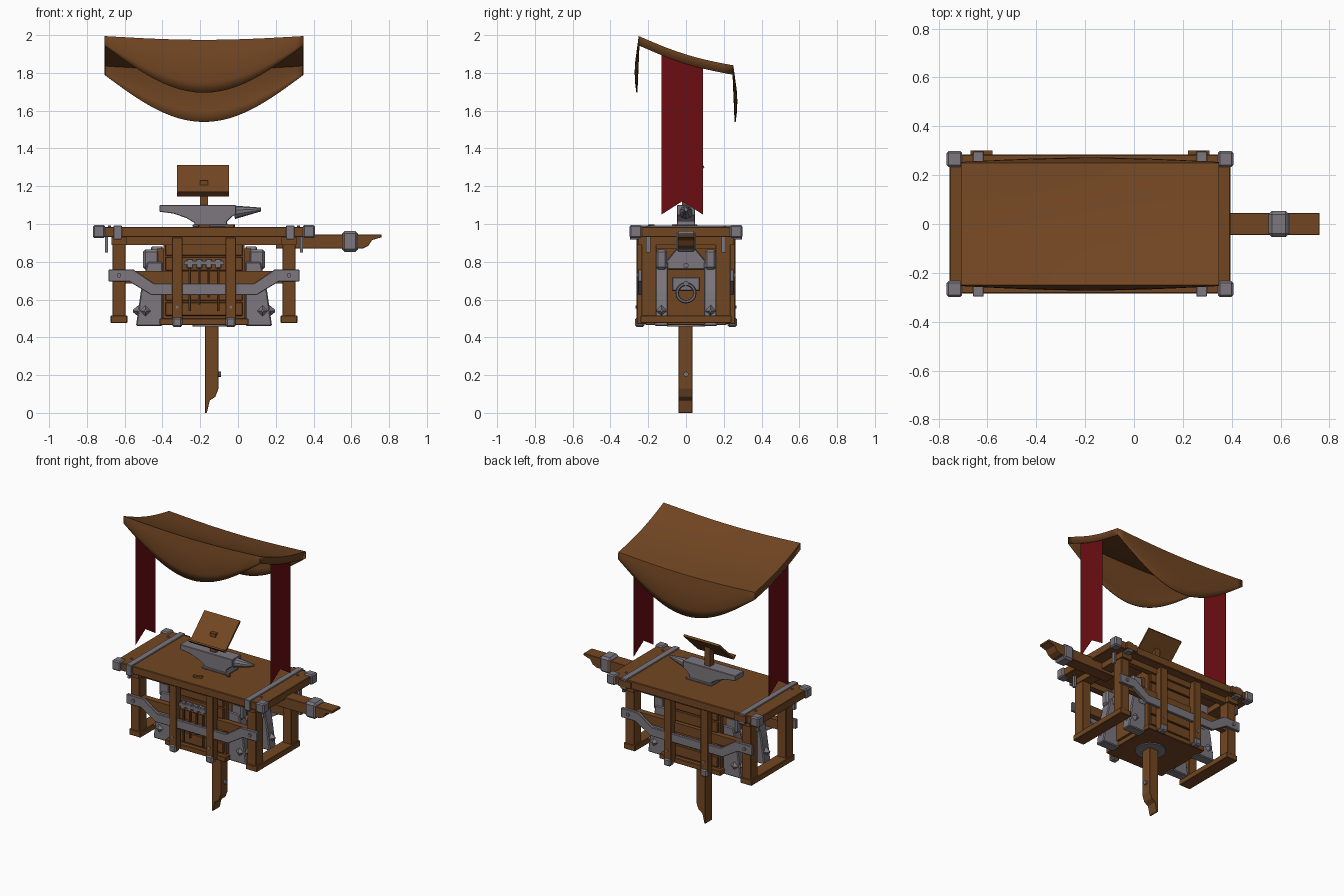
import bpy, bmesh, math
from mathutils import Vector

if "Cube" in bpy.data.objects:
    bpy.data.objects.remove(bpy.data.objects["Cube"], do_unlink=True)

CX = -.18          # middle of the bench along x
SIDES = (-1, 1)
SIDE_NAME = {-1: "right", 1: "left"}
DEPTH_NAME = {-1: "front", 1: "back"}


def material(name, color):
    mat = bpy.data.materials.new(name)
    mat.use_nodes = True
    mat.diffuse_color = (*color, 1)
    mat.node_tree.nodes["Principled BSDF"].inputs["Base Color"].default_value = (*color, 1)
    return mat


wood = material("brown wood", (.17, .062, .016))
cloth = material("brown cloth", (.165, .06, .016))
iron = material("grey iron", (.20, .185, .21))
red = material("dark red cloth", (.15, .004, .006))


def finish(name, bm, mat, bevel=0):
    bmesh.ops.recalc_face_normals(bm, faces=bm.faces)
    mesh = bpy.data.meshes.new(name)
    bm.to_mesh(mesh)
    bm.free()
    mesh.materials.append(mat)
    obj = bpy.data.objects.new(name, mesh)
    bpy.context.collection.objects.link(obj)
    if bevel:
        mod = obj.modifiers.new("bevel", "BEVEL")
        mod.width, mod.segments = bevel, 1
    return obj


def prism(name, profile, axis, low, high, mat, bevel=0):
    """Extrude a profile of (across, up) points along the x or y axis."""
    bm = bmesh.new()

    def place(point, d):
        return (d, *point) if axis == "x" else (point[0], d, point[1])
    near = [bm.verts.new(place(p, low)) for p in profile]
    far = [bm.verts.new(place(p, high)) for p in profile]
    bm.faces.new(near)
    bm.faces.new(far)
    for i in range(len(near)):
        j = (i + 1) % len(near)
        bm.faces.new((near[i], near[j], far[j], far[i]))
    return finish(name, bm, mat, bevel)


def box(name, xs, ys, zs, mat=wood, bevel=0):
    (a, b), (c, d) = xs, zs
    return prism(name, [(a, c), (b, c), (b, d), (a, d)], "y", *ys, mat, bevel)


def mid(center, half):
    return (center - half, center + half)


def rod(name, start, end, radius, mat, sides=8, tip=None):
    """Straight cylinder or cone between two points."""
    start, end = Vector(start), Vector(end)
    bm = bmesh.new()
    bmesh.ops.create_cone(bm, cap_ends=True, segments=sides, radius1=radius,
                          radius2=radius if tip is None else tip, depth=(end - start).length)
    obj = finish(name, bm, mat)
    obj.location = (start + end) / 2
    obj.rotation_euler = (end - start).to_track_quat("Z", "Y").to_euler()
    return obj


# Table top with iron straps and corner caps
box("table_top", mid(CX, .575), mid(0, .285), (.93, .985), wood, .004)
for s in SIDES:
    side = SIDE_NAME[s]
    box(side + "_top_strap", mid(CX + s * .457, .022), mid(0, .297), (.918, .992), iron, .003)
    for d in SIDES:
        label = side + "_" + DEPTH_NAME[d]
        box(label + "_corner_cap", mid(CX + s * .555, .032), mid(d * .266, .032), (.925, .994), iron, .008)
        rod(label + "_top_nail", (CX + s * .5, d * .2, .98), (CX + s * .5, d * .2, .992), .008, iron)
        box(label + "_hook", mid(CX + s * .517, .008), mid(d * .2, .012), (.85, .93), iron)
    box(side + "_back_clamp", mid(CX + s * .445, .045), (.285, .3), (.935, .98), wood)

# End frames: legs, feet and cross rails
for s in SIDES:
    side, x = SIDE_NAME[s], CX + s * .45
    box(side + "_foot_rail", mid(x, .044), mid(0, .24), (.475, .515), wood, .003)
    box(side + "_top_rail", mid(x, .04), mid(0, .253), (.89, .93), wood)
    for d in SIDES:
        label = side + "_" + DEPTH_NAME[d]
        box(label + "_leg", mid(x, .034), mid(d * .195, .04), (.51, .9), wood, .003)

# Central cabinet: planked core, frame and posts
box("cabinet_core", mid(CX, .215), mid(0, .185), (.48, .93))
box("cabinet_floor_rim", mid(CX, .235), mid(0, .215), (.465, .5), wood, .003)
for d in SIDES:
    side = DEPTH_NAME[d]
    box(side + "_upper_rail", mid(CX, .43), mid(d * .2, .02), (.89, .93))
    box(side + "_middle_rail", mid(CX, .43), mid(d * .2, .02), (.685, .75))
    for i in range(5):
        box(side + "_plank", mid(CX, .205), mid(d * .19, .012), mid(.55 + i * .08, .036), wood, .003)
    for s in SIDES:
        x = CX + s * .142
        label = SIDE_NAME[s] + "_" + side
        box(label + "_post", mid(x, .028), mid(d * .235, .026), (.47, .93), wood, .003)
        box(label + "_post_shoe", mid(x, .026), mid(d * .245, .024), (.455, .505), iron, .008)
        rod(label + "_post_nail", (x, d * .255, .56), (x, d * .267, .56), .008, iron)

# Iron bands that dip across the front and back
half = [(.085, .625), (.28, .625), (.395, .695), (.505, .695), (.505, .76), (.375, .76), (.265, .685)]
band = [(CX + u, z) for u, z in half[1:]] + [(CX - u, z) for u, z in reversed(half[1:])]
for d in SIDES:
    prism(DEPTH_NAME[d] + "_band", band, "y", *mid(d * .243, .011), iron, .003)
    for s in SIDES:
        x = CX + s * .45
        rod(SIDE_NAME[s] + "_band_bolt", (x, d * .25, .728), (x, d * .262, .728), .012, iron)

# Iron buttresses, arch, plate and ring at each end of the cabinet
arch = [(-.17, .72), (-.09, .82), (-.04, .88), (.04, .88), (.09, .82), (.17, .72),
        (.17, .66), (.11, .76), (-.11, .76), (-.17, .66)]
for s in SIDES:
    side = SIDE_NAME[s]
    def out(u):
        return CX + s * u
    lean = [(out(.22), .46), (out(.36), .46), (out(.335), .64), (out(.3), .8), (out(.22), .8)]
    for d in SIDES:
        label = side + "_" + DEPTH_NAME[d]
        prism(label + "_buttress", lean, "y", *mid(d * .13, .036), iron, .006)
        box(label + "_bracket", mid(out(.28), .043), mid(d * .13, .03), (.76, .865), iron, .012)
        rod(label + "_front_stud", (out(.31), d * .16, .54), (out(.31), d * .185, .54), .035, iron, 4, .008)
        rod(label + "_end_stud", (out(.34), d * .13, .54), (out(.375), d * .13, .54), .035, iron, 4, .008)
    prism(side + "_arch", arch, "x", *mid(out(.25), .03), iron, .004)
    box(side + "_lock_plate", mid(out(.25), .04), mid(0, .075), (.645, .72), iron, .006)
    box(side + "_end_board", mid(out(.23), .02), mid(0, .155), (.5, .87))
    bpy.ops.mesh.primitive_torus_add(location=(out(.305), 0, .635), rotation=(0, math.pi / 2, 0),
                                     major_radius=.047, minor_radius=.009,
                                     major_segments=16, minor_segments=6)
    ring = bpy.context.object
    ring.name = side + "_pull_ring"
    ring.data.materials.append(iron)
    rod(side + "_ring_pin", (out(.26), 0, .685), (out(.32), 0, .685), .014, iron)
    rod(side + "_arch_bolt", (out(.26), 0, .78), (out(.295), 0, .78), .014, iron)

# Tool rack on the front with hanging tools
box("tool_rack", mid(CX, .105), (-.25, -.2), (.785, .805), iron)
for i in range(4):
    x = CX - .075 + i * .05
    low = .54 + .035 * (i % 3)
    box("tool_head", mid(x, .017), mid(-.235, .014), (.765, .815), iron, .004)
    rod("tool_handle", (x, -.235, low), (x, -.235, .78), .008, wood, 6)

# Hammer-like side beam with a curved tip
tip = [(.2, .87), (.66, .87), (.69, .885), (.71, .915), (.76, .93), (.76, .945), (.2, .945)]
prism("side_beam", tip, "y", -.045, .045, wood, .002)
box("side_beam_band", (.55, .635), mid(0, .053), (.853, .963), iron, .014)

# Stake under the cabinet
stake = [(-.175, 0), (-.165, 0), (-.15, .065), (-.12, .085), (-.103, .13), (-.103, .5), (-.175, .5)]
prism("stake", stake, "y", -.04, .035, wood, .002)
rod("stake_peg", (-.11, 0, .205), (-.09, 0, .205), .014, iron)
rod("stake_collar", (-.14, 0, .458), (-.14, 0, .475), .1, iron, 16)

# Anvil with tapered horn
anvil = [(-.23, .985), (-.05, .985), (-.06, 1.01), (-.03, 1.04), (-.01, 1.05), (-.01, 1.1),
         (-.415, 1.1), (-.415, 1.065), (-.34, 1.055), (-.27, 1.03), (-.23, 1.005)]
prism("anvil_body", anvil, "y", -.048, .048, iron, .003)
rod("anvil_horn", (-.02, 0, 1.062), (.122, 0, 1.077), .036, iron, 10, .01)
box("anvil_base", mid(-.14, .1), mid(0, .06), (.985, .998), iron, .003)

# Tilted reading board on a short post
box("board_post", mid(CX, .022), mid(0, .022), (1.09, 1.23))
board = [(-.07, 1.16), (-.062, 1.15), (.098, 1.3), (.09, 1.312)]
prism("reading_board", board, "x", *mid(-.185, .137), wood)
ledge = [(-.085, 1.175), (-.092, 1.167), (-.068, 1.146), (-.055, 1.158)]
prism("board_ledge", ledge, "x", *mid(-.185, .137), wood)

# Loose wooden pegs on the table
for x, y, turn in ((CX, -.185, .3), (-.047, -.055, -.4)):
    peg = box("loose_peg", mid(0, .03), mid(0, .009), (0, .012))
    peg.location = (x, y, .985)
    peg.rotation_euler.z = turn

# Sagging canopy: front flap, roof, back flap
HALF = .5275
COLS, ROWS, FLAP = 24, 10, 5


def roof_z(x, y):
    t = (x - CX) / HALF
    v = (y + .25) / .5
    return 1.995 - .155 * v - .02 * math.cos(t * math.pi / 2) - .02 * math.sin(v * math.pi)


bm = bmesh.new()
columns = []
for i in range(COLS + 1):
    t = -1 + 2 * i / COLS
    x = CX + t * HALF
    drop = .05 + .23 * math.cos(t * math.pi / 2)
    points = []
    for d in SIDES:
        edge = []
        for k in range(1, FLAP + 1):
            f = k / FLAP
            bulge = .022 * math.sin(f * math.pi * .8) * drop / .28
            edge.append((x, d * (.25 + bulge), roof_z(x, d * .25) - drop * f))
        points.append(edge)
    roof = [(x, y, roof_z(x, y)) for y in (-.25 + .5 * r / ROWS for r in range(ROWS + 1))]
    columns.append([bm.verts.new(p) for p in points[0][::-1] + roof + points[1]])
for a, b in zip(columns, columns[1:]):
    for k in range(len(a) - 1):
        bm.faces.new((a[k], a[k + 1], b[k + 1], b[k]))
# Hanging hem along both ends of the roof
for column in (columns[0], columns[-1]):
    top = column[FLAP:FLAP + ROWS + 1]
    hem = [bm.verts.new(v.co - Vector((0, 0, .05))) for v in top]
    for k in range(ROWS):
        bm.faces.new((top[k], top[k + 1], hem[k + 1], hem[k]))
canopy = finish("canopy", bm, cloth)
canopy.modifiers.new("thickness", "SOLIDIFY").thickness = .006
bpy.ops.object.select_all(action="DESELECT")
canopy.select_set(True)
bpy.context.view_layer.objects.active = canopy
bpy.ops.object.shade_smooth_by_angle(angle=math.radians(40))

# Swallow-tailed red banners at the canopy ends
banner = [(-.13, 1.92), (-.13, 1.05), (-.02, 1.12), (.09, 1.05), (.09, 1.85)]
for s in SIDES:
    prism(SIDE_NAME[s] + "_banner", banner, "x", *mid(CX + s * (HALF - .006), .001), red)
